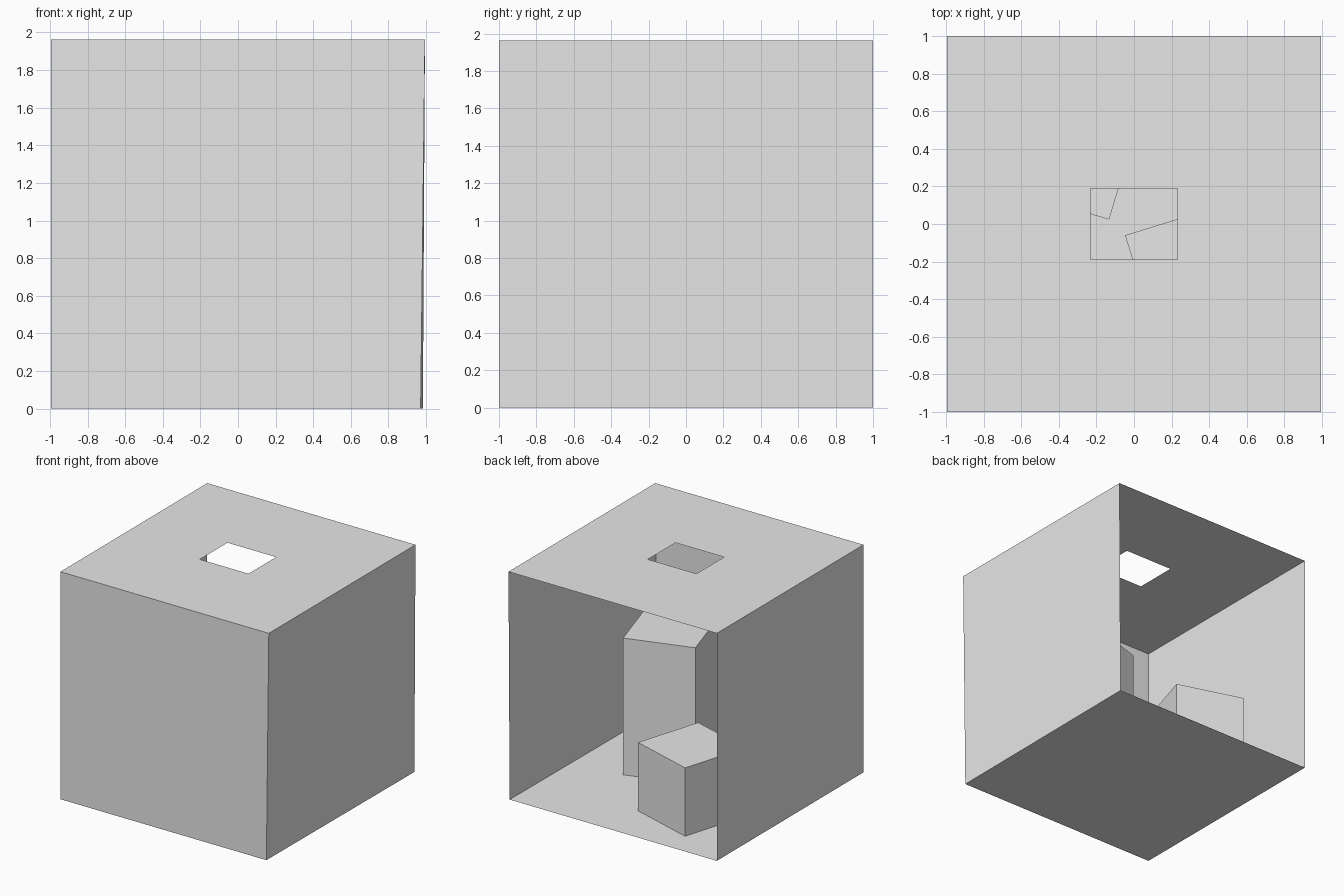
import bpy
import bmesh
from math import radians
from mathutils import Matrix, Vector

cube = bpy.data.objects.get("Cube")
if cube:
    bpy.data.objects.remove(cube, do_unlink=True)

HEIGHT = 1.963
SIDE = 0.994
MIDDLE = Vector((0, 0, HEIGHT / 2))

# One plain grey for everything
GREY = (0.8, 0.8, 0.8, 1)
grey = bpy.data.materials.new("plain grey")
grey.use_nodes = True
grey.diffuse_color = GREY
grey.node_tree.nodes["Principled BSDF"].inputs["Base Color"].default_value = GREY


def finish(name, bm):
    mesh = bpy.data.meshes.new(name)
    bm.to_mesh(mesh)
    bm.free()
    mesh.materials.append(grey)
    obj = bpy.data.objects.new(name, mesh)
    bpy.context.collection.objects.link(obj)
    return obj


def panel(name, *quads):
    """Thin sheet of quads, facing the inside of the room."""
    bm = bmesh.new()
    for quad in quads:
        face = bm.faces.new([bm.verts.new(p) for p in quad])
        face.normal_update()
        if face.normal.dot(MIDDLE - face.calc_center_median()) < 0:
            face.normal_flip()
    bmesh.ops.remove_doubles(bm, verts=bm.verts, dist=0.0001)
    return finish(name, bm)


def block(name, x, y, width, height, angle):
    """Turned box standing on the floor, open underneath."""
    bm = bmesh.new()
    bmesh.ops.create_cube(bm, size=1, matrix=(
        Matrix.Translation((x, y, height / 2))
        @ Matrix.Rotation(radians(angle), 4, "Z")
        @ Matrix.Diagonal((width, width, height, 1))))
    bm.normal_update()
    under = [f for f in bm.faces if f.normal.z < -0.9]
    bmesh.ops.delete(bm, geom=under, context="FACES_ONLY")
    return finish(name, bm)


# Room corners, in order: front left, front right, back right, back left.
# The right wall leans in slightly at its foot.
floor = [(-SIDE, -1, 0), (0.971, -1, 0), (0.983, 1, 0), (-SIDE, 1, 0)]
top = [(x, y, HEIGHT) for x, y in
       ((-SIDE, -1), (SIDE, -1), (SIDE, 1), (-SIDE, 1))]
hole = [(x, y, HEIGHT) for x, y in
        ((-0.232, -0.188), (0.232, -0.188), (0.232, 0.188), (-0.232, 0.188))]


def wall(i):
    j = (i + 1) % 4
    return floor[i], floor[j], top[j], top[i]


# Shell, open at the back
panel("floor", floor)
panel("front_wall", wall(0))
panel("right_wall", wall(1))
panel("left_wall", wall(3))

# Ceiling ring around the rectangular opening
panel("ceiling", *[(top[i], top[(i + 1) % 4], hole[(i + 1) % 4], hole[i])
                   for i in range(4)])

# Blocks inside
block("short_block", -0.331, 0.396, 0.597, 0.59, -17)
block("tall_block", 0.324, -0.256, 0.594, 1.18, 17.2)
